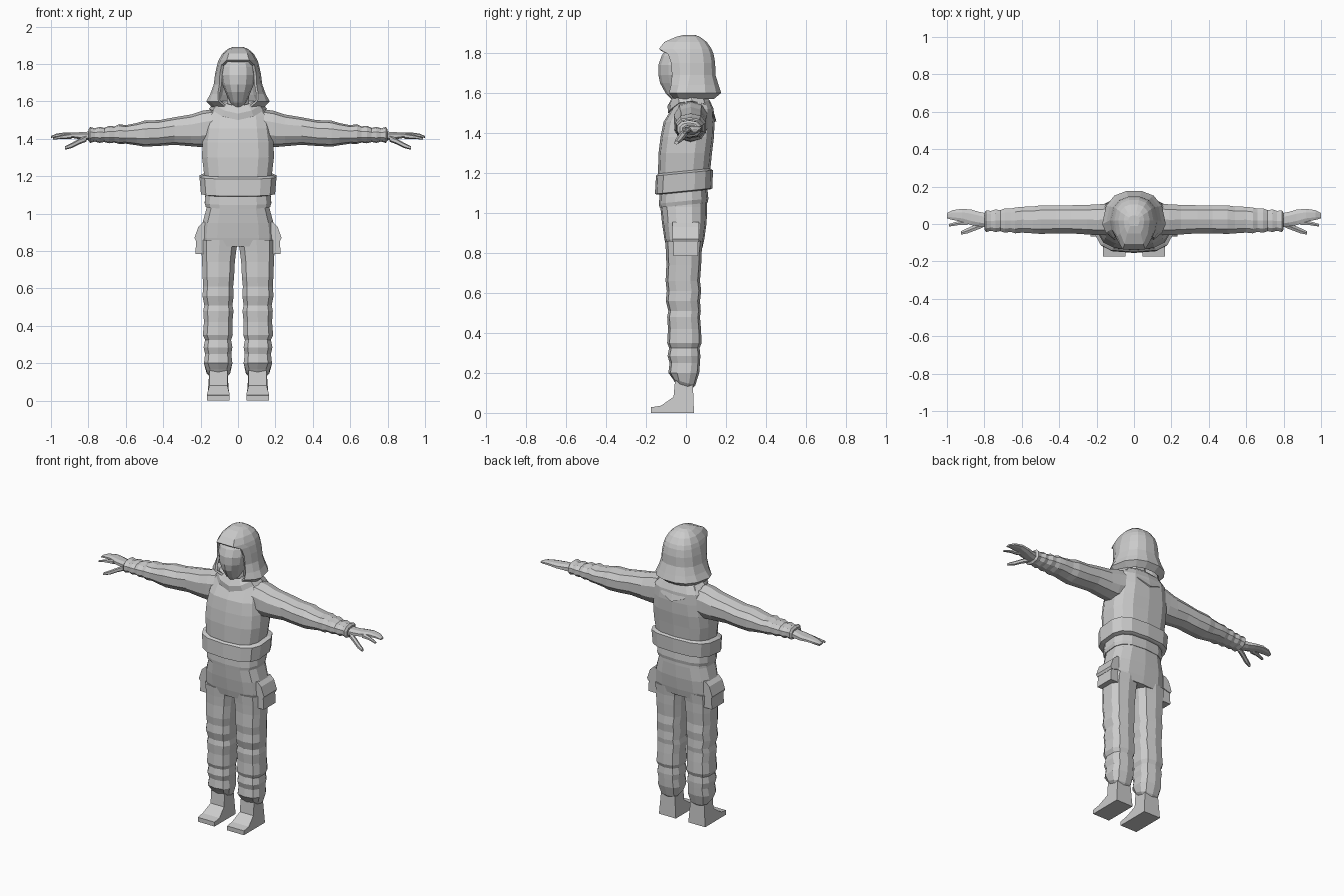
import bpy, bmesh, math

grey = bpy.data.materials.new("light_grey")
grey.diffuse_color = (0.6, 0.6, 0.6, 1)


def make(name, verts, faces):
    me = bpy.data.meshes.new(name)
    me.from_pydata(verts, [], faces)
    bm = bmesh.new()
    bm.from_mesh(me)
    bmesh.ops.recalc_face_normals(bm, faces=bm.faces)
    bm.to_mesh(me)
    bm.free()
    me.materials.append(grey)
    ob = bpy.data.objects.new(name, me)
    bpy.context.collection.objects.link(ob)
    return ob


def loft(name, rings, caps=True, skip=None):
    n = len(rings[0])
    faces = []
    for k in range(len(rings) - 1):
        for i in range(n):
            if skip and skip(k, i):
                continue
            j = (i + 1) % n
            faces.append((k*n + i, k*n + j, k*n + n + j, k*n + n + i))
    if caps:
        faces.append(tuple(range(n))[::-1])
        faces.append(tuple(range((len(rings) - 1) * n, len(rings) * n)))
    return make(name, [p for r in rings for p in r], faces)


def oval(a0, a1, b0, b1, n=12, e=0.75, half=True):
    """Rounded-box outline filling the given 2D bounds."""
    pts = []
    for i in range(n):
        t = 2 * math.pi * (i + (0.5 if half else 0)) / n
        c, s = math.cos(t), math.sin(t)
        pts.append((math.copysign(abs(c)**e, c), math.copysign(abs(s)**e, s)))
    m = max(p[0] for p in pts)
    q = max(p[1] for p in pts)
    return [((a0+a1)/2 + u/m*(a1-a0)/2, (b0+b1)/2 + v/q*(b1-b0)/2) for u, v in pts]


def level(z, x0, x1, y0, y1, tilt=0.0, **kw):
    return [(x, y, z + tilt*y) for x, y in oval(x0, x1, y0, y1, **kw)]


def prism(name, profile, place):
    """Sweep a closed profile between two placements."""
    return loft(name, [[place(p, 0) for p in profile], [place(p, 1) for p in profile]])


# Jacket body: z, half width, front y, back y
body = [(1.13, .165, -.13, .11), (1.2, .18, -.14, .12), (1.3, .192, -.137, .13),
        (1.38, .19, -.127, .14), (1.455, .178, -.112, .143), (1.52, .17, -.072, .138),
        (1.56, .14, -.055, .12), (1.59, .09, -.04, .09)]
loft("jacket_body", [level(z, -r, r, a, b, n=14, e=.7) for z, r, a, b in body])

# Jacket hem band, slightly higher at the back
hem = [(1.105, .175, -.143, .12), (1.11, .198, -.155, .132),
       (1.2, .206, -.15, .135), (1.21, .185, -.138, .12)]
loft("jacket_hem", [level(z, -r, r, a, b, .1, n=14, e=.65) for z, r, a, b in hem])

# Shirt strip under the jacket
loft("shirt_edge", [level(z, -r, r, a, b, .1, n=14, e=.7) for z, r, a, b in
                    [(1.04, .172, -.133, .108), (1.06, .178, -.135, .112), (1.13, .172, -.13, .105)]])

# Trouser hips
hips = [(.825, .19, -.098, .082), (.87, .197, -.108, .092), (.95, .19, -.12, .103),
        (1.03, .168, -.128, .106), (1.06, .165, -.125, .105)]
loft("trouser_hips", [level(z, -r, r, a, b, n=14, e=.7) for z, r, a, b in hips])

# Half profiles used on both sides: z, inner x, outer x, front y, back y
leg = [(.135, .055, .155, -.055, .035), (.15, .042, .168, -.066, .046), (.2, .03, .182, -.088, .066),
       (.25, .036, .176, -.082, .07), (.285, .03, .184, -.092, .072), (.325, .037, .176, -.084, .068),
       (.35, .028, .188, -.094, .078), (.42, .03, .182, -.09, .075), (.48, .024, .186, -.094, .07),
       (.51, .03, .18, -.088, .074), (.56, .023, .19, -.101, .07), (.61, .026, .186, -.096, .076),
       (.66, .021, .189, -.102, .07), (.74, .017, .192, -.098, .076), (.8, .01, .195, -.1, .078),
       (.86, .0, .196, -.104, .085)]
# Sleeve: x, front y, back y, bottom z, top z
sleeve = [(.12, -.06, .11, 1.37, 1.56), (.19, -.06, .105, 1.355, 1.55), (.25, -.056, .102, 1.36, 1.53),
          (.34, -.05, .1, 1.368, 1.515), (.42, -.05, .1, 1.362, 1.5), (.5, -.053, .1, 1.358, 1.497),
          (.54, -.05, .093, 1.365, 1.485), (.6, -.046, .092, 1.374, 1.473), (.635, -.05, .088, 1.372, 1.478),
          (.66, -.042, .082, 1.38, 1.466), (.69, -.047, .084, 1.376, 1.47), (.715, -.038, .074, 1.383, 1.458),
          (.74, -.043, .078, 1.378, 1.464), (.765, -.036, .07, 1.385, 1.456), (.79, -.043, .073, 1.378, 1.463),
          (.8, -.03, .06, 1.39, 1.45)]
# Flat hand with tapering fingers
hand = [(.78, -.02, .055, 1.39, 1.44), (.83, -.012, .065, 1.395, 1.436), (.87, -.006, .077, 1.402, 1.434),
        (.92, .012, .081, 1.41, 1.435), (.97, .022, .074, 1.408, 1.428), (1.0, .03, .058, 1.405, 1.415)]
index = [(.89, -.005, .03, 1.4, 1.43), (.94, -.006, .015, 1.4, 1.42), (.99, -.014, .0, 1.395, 1.406)]
thumb = [(.81, -.02, .01, 1.385, 1.42), (.85, -.035, -.005, 1.37, 1.4),
         (.89, -.05, -.022, 1.35, 1.378), (.925, -.057, -.038, 1.342, 1.36)]

boot = [(-.175, 0), (-.175, .028), (-.125, .036), (-.062, .08), (-.055, .16), (.034, .16), (.04, 0)]
pocket = [(.17, .785), (.228, .785), (.222, .88), (.206, .9), (.17, .92)]
flap = [(.17, .87), (.226, .855), (.233, .87), (.212, .93), (.185, .955), (.17, .955)]

for s, side in ((-1, "left"), (1, "right")):
    loft(side + "_trouser_leg",
         [level(z, *sorted((s*a, s*b)), f, k, -.3 if z < .16 else 0, n=10, e=.7)
          for z, a, b, f, k in leg])
    for part, data, n in (("sleeve", sleeve, 10), ("hand", hand, 8), ("index_finger", index, 6),
                          ("thumb", thumb, 6)):
        loft(side + "_" + part, [[(s*x, y, z) for y, z in oval(f, k, lo, hi, n=n, e=.85)]
                                 for x, f, k, lo, hi in data])
    # Boot is a side profile, wider at the toe than at the ankle
    prism(side + "_boot", boot,
          lambda p, t: (s*(.105 + (2*t - 1)*(.06 if p[1] < .04 else .048)), p[0], p[1]))
    # Cargo pocket and its flap
    prism(side + "_pocket", pocket, lambda p, t: (s*p[0], -.062 + .122*t, p[1]))
    prism(side + "_pocket_flap", flap, lambda p, t: (s*p[0], -.067 + .132*t, p[1]))

# Neck and faceted face with a centre ridge
loft("neck", [level(z, -.06, .06, -.055, .06, n=8) for z in (1.52, 1.66)])
face = [(1.57, .03, -.075), (1.595, .045, -.1), (1.65, .068, -.13), (1.69, .084, -.138),
        (1.74, .092, -.138), (1.785, .088, -.122), (1.825, .07, -.095)]
loft("face", [level(z, -r, r, f, .06, half=False, e=1) for z, r, f in face])


# Collar dipping to a point at the chest and the back
def collar_ring(z, r, f, b, dip):
    ring = []
    for x, y in oval(-r, r, f, b, n=12, e=.9, half=False):
        t = abs(2*(y - (f + b)/2) / (b - f))
        ring.append((x, y, z - dip*(1 if y < 0 else 1.7)*t**3))
    return ring


collar = loft("collar", [collar_ring(1.56, .155, -.09, .152, .06), collar_ring(1.585, .135, -.092, .14, .05),
                         collar_ring(1.605, .095, -.07, .11, .03)], caps=False)

# Hood: z, half width, opening half width, opening y, widest y, back y
hood = [(1.57, .14, .07, -.06, .0, .14), (1.6, .17, .105, -.085, .0, .176), (1.64, .148, .108, -.075, .01, .163),
        (1.69, .13, .1, -.07, .02, .147), (1.75, .122, .097, -.075, .02, .146), (1.795, .112, .088, -.09, .02, .138),
        (1.82, .104, .06, -.135, .02, .128), (1.855, .084, .05, -.108, .02, .104), (1.88, .055, .036, -.05, .02, .07),
        (1.89, .03, .02, -.01, .02, .045)]


def hood_ring(z, r, g, f, m, b):
    right = [(g, f), (g + (r - g)*.7, f*.55 + m*.45), (r, m), (r*.88, m + (b - m)*.55),
             (r*.62, m + (b - m)*.86), (r*.25, b)]
    return [(x, y, z) for x, y in right] + [(-x, y, z) for x, y in reversed(right)]


hood_ob = loft("hood", [hood_ring(*h) for h in hood], caps=False, skip=lambda k, i: i == 11 and k < 6)
make("hood_crown", hood_ring(*hood[-1]), [tuple(range(12))])
for ob, thick in ((hood_ob, .014), (collar, .01)):
    mod = ob.modifiers.new("cloth_thickness", 'SOLIDIFY')
    mod.thickness = thick
    mod.offset = -1
